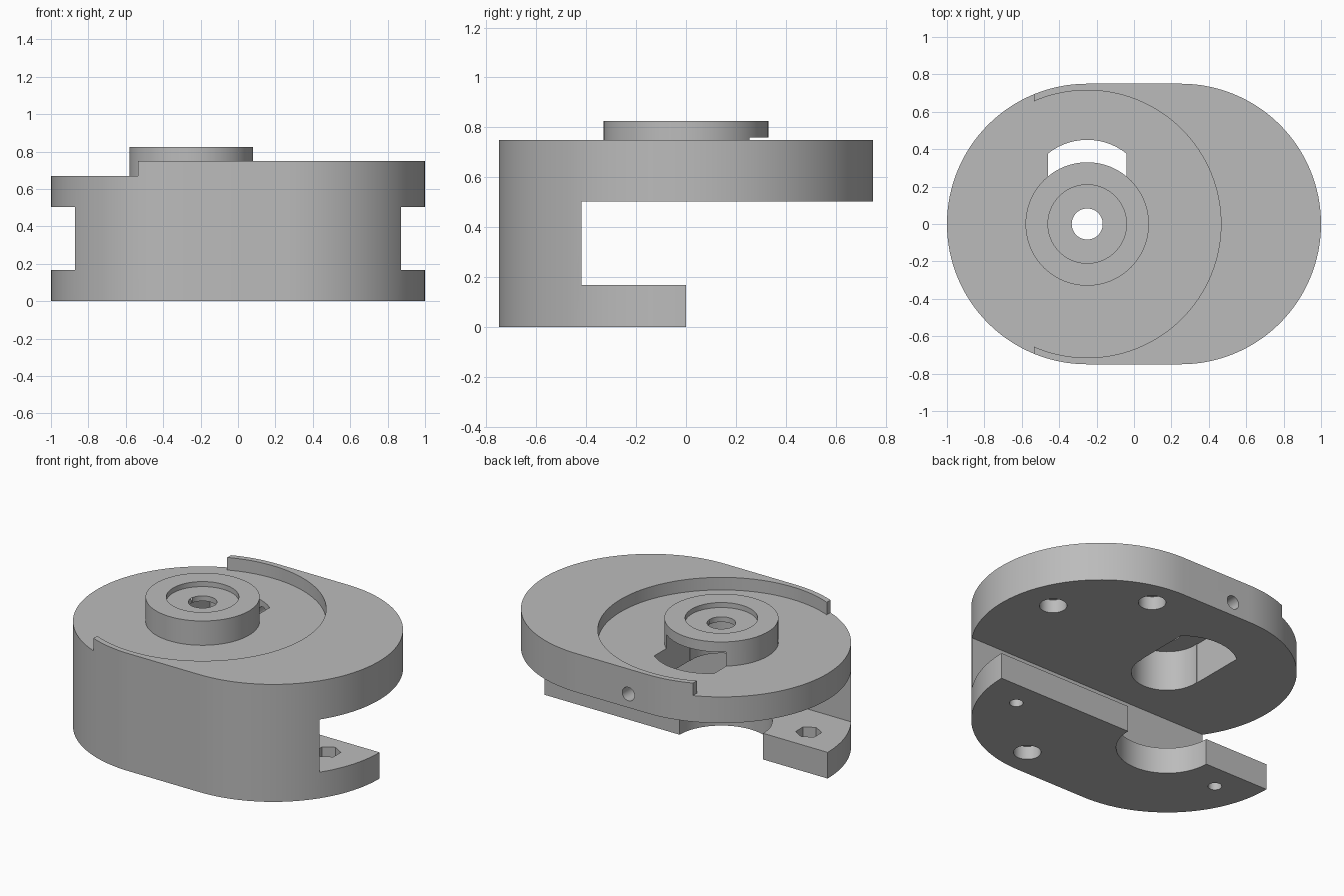
import bpy, bmesh, math
from mathutils import Matrix, Vector

cube = bpy.data.objects.get("Cube")
if cube:
    bpy.data.objects.remove(cube, do_unlink=True)

grey = bpy.data.materials.new("plain grey")
grey.use_nodes = True
color = (0.5, 0.5, 0.5, 1)
grey.diffuse_color = color
grey.node_tree.nodes["Principled BSDF"].inputs["Base Color"].default_value = color

PIVOT = -0.25          # x of the round boss and everything concentric with it


def arc(cx, cy, r, start, end, steps):
    angles = [math.radians(start + (end - start) * i / steps) for i in range(steps + 1)]
    return [(cx + r * math.cos(a), cy + r * math.sin(a)) for a in angles]


def circle(cx, cy, r, sides=64, start=0):
    return arc(cx, cy, r, start, start + 360, sides)[:-1]


def rect(x0, x1, y0, y1):
    return [(x0, y0), (x1, y0), (x1, y1), (x0, y1)]


def prism(name, outline, z0, z1):
    """Extrude a counter-clockwise outline between two heights."""
    bm = bmesh.new()
    base = bm.faces.new([bm.verts.new((x, y, z0)) for x, y in outline])
    top = bmesh.ops.extrude_face_region(bm, geom=[base])["geom"]
    moved = [v for v in top if isinstance(v, bmesh.types.BMVert)]
    bmesh.ops.translate(bm, verts=moved, vec=Vector((0, 0, z1 - z0)))
    bmesh.ops.recalc_face_normals(bm, faces=bm.faces)
    mesh = bpy.data.meshes.new(name)
    bm.to_mesh(mesh)
    bm.free()
    mesh.materials.append(grey)
    obj = bpy.data.objects.new(name, mesh)
    bpy.context.collection.objects.link(obj)
    return obj


def combine(target, tool, operation="DIFFERENCE"):
    """Apply a boolean and discard the tool."""
    tool.hide_render = True
    bpy.context.view_layer.objects.active = target
    mod = target.modifiers.new("shape", "BOOLEAN")
    mod.operation = operation
    mod.solver = "EXACT"
    mod.object = tool
    bpy.ops.object.modifier_apply(modifier=mod.name)
    bpy.data.objects.remove(tool, do_unlink=True)


def cut(outline, z0, z1):
    combine(body, prism("cutter", outline, z0, z1))


# Rounded body
outline = arc(0.25, 0, 0.75, -90, 90, 64) + arc(PIVOT, 0, 0.75, 90, 270, 64)
body = prism("clamp_body", outline, 0, 0.75)

# Round top recess, open on one end
cut(circle(PIVOT, 0, 0.715, 128), 0.67, 0.9)
cut(rect(-1.2, -0.535, -1, 1), 0.67, 0.9)

# Raised boss
combine(body, prism("boss", circle(PIVOT, 0, 0.33, 96), 0.6, 0.825), "UNION")

# Side opening and shortened lower jaw
cut(rect(-1.2, 1.2, -0.42, 1), 0.167, 0.503)
cut(rect(-1.2, 1.2, 0, 1), -0.1, 0.3)
cut(circle(PIVOT, 0, 0.295), -0.1, 0.3)

# Boss dish, bore, underside pocket and slot
cut(circle(PIVOT, 0, 0.21), 0.793, 0.9)
cut(circle(PIVOT, 0, 0.083, 48), 0.4, 0.9)
cut(circle(PIVOT, 0, 0.207), 0.4, 0.76)
slot = [(-0.46, 0.02), (-0.04, 0.02)] + arc(PIVOT, 0.115, 0.335, 51, 129, 20)
cut(slot, 0.4, 0.76)

# Blind holes facing down
for x, y, z in ((0.335, -0.562, 0), (0.335, 0.562, 0.503), (0.75, 0.166, 0.503)):
    cut(circle(x, y, 0.08, 40), z - 0.1, z + 0.085)

# Bolt holes with hexagonal nut pockets in the lower jaw
for side in (-1, 1):
    cut(circle(side * 0.75, -0.166, 0.04, 32), -0.1, 0.3)
    cut(circle(side * 0.75, -0.166, 0.076, 6, 30), 0.085, 0.3)

# Screw hole from the back into the slot
drill = prism("drill", circle(0, 0, 0.043, 32), 0, 0.6)
drill.data.transform(Matrix.Translation((-0.118, 0.9, 0.59)) @ Matrix.Rotation(math.pi / 2, 4, "X"))
combine(body, drill)

# Smooth the round walls, keep edges sharp
bpy.ops.object.select_all(action="DESELECT")
body.select_set(True)
bpy.context.view_layer.objects.active = body
bpy.ops.object.shade_smooth_by_angle(angle=math.radians(30))
